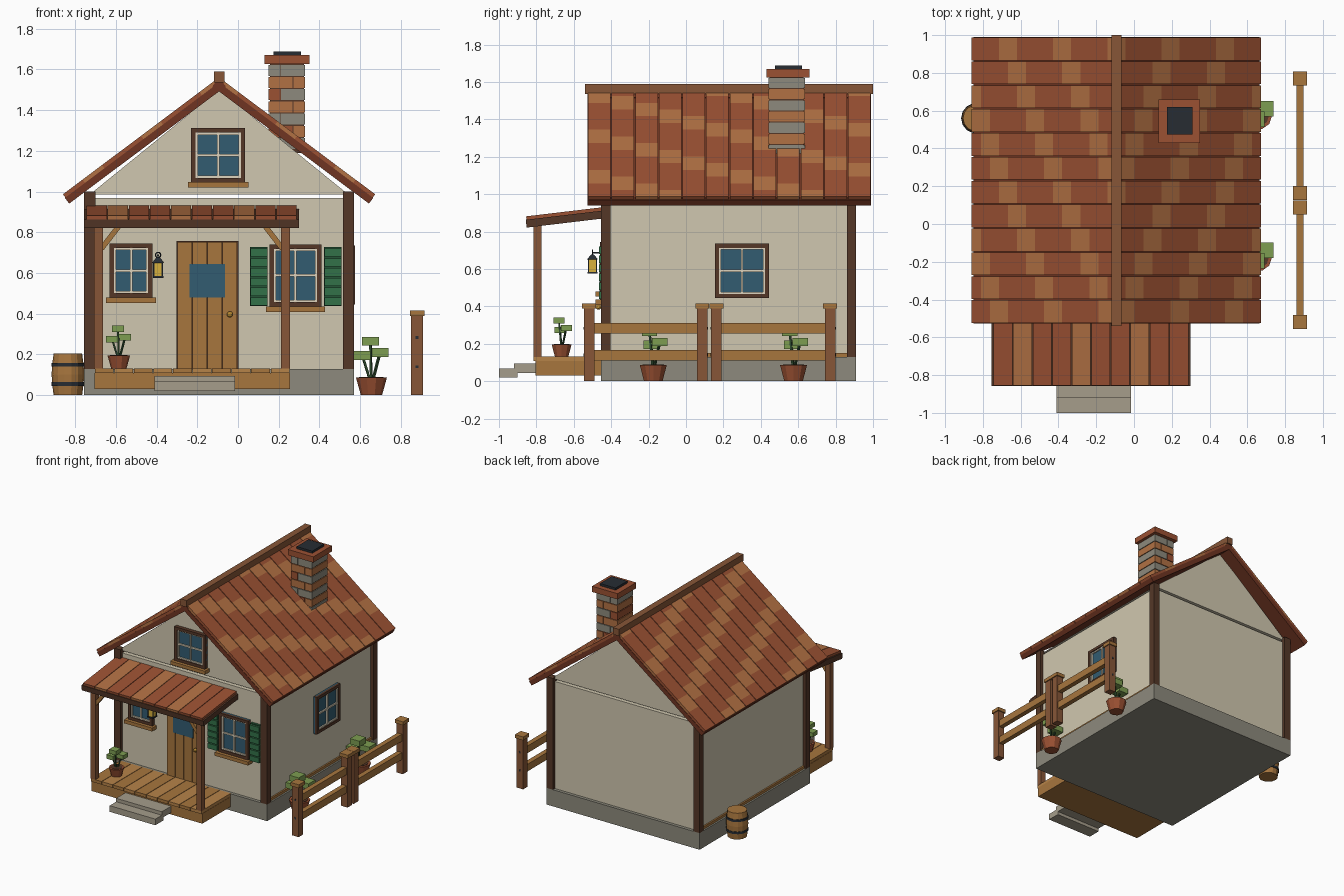
import bpy, bmesh, math
from mathutils import Matrix, Vector

if "Cube" in bpy.data.objects:
    bpy.data.objects.remove(bpy.data.objects["Cube"])

T, R = Matrix.Translation, Matrix.Rotation
PALETTE = dict(wall='cfc6ae', dark='553a2c', wood='86573a', tan='a67540', plank='b5824a',
               tile='9a5236', light='b07045', under='6f3827', stone='8c897c', step='a49c8a',
               glass='355c70', cream='ded4bd', shutter='35704a', slat='2a563a', leaf='7c9c52',
               stem='2f4a30', metal='2b3036', glow='d8b040', brass='c8963a')
MATS = {}


def mat(key):
    if key not in MATS:
        m = bpy.data.materials.new(key)
        h = PALETTE[key]
        m.diffuse_color = [(int(h[i:i + 2], 16) / 255) ** 2.2 for i in (0, 2, 4)] + [1]
        m.use_nodes = True
        m.node_tree.nodes["Principled BSDF"].inputs["Base Color"].default_value = m.diffuse_color
        MATS[key] = m
    return MATS[key]


class Part:
    """Collects primitives into one named object."""

    def __init__(self, name, M=Matrix()):
        self.name, self.M, self.bm, self.keys = name, M, bmesh.new(), []

    def paint(self, verts, key):
        if key not in self.keys:
            self.keys.append(key)
        for f in {f for v in verts for f in v.link_faces}:
            f.material_index = self.keys.index(key)

    def box(self, x0, x1, y0, y1, z0, z1, key, M=Matrix()):
        S = Matrix.Diagonal((x1 - x0, y1 - y0, z1 - z0, 1))
        C = T(((x0 + x1) / 2, (y0 + y1) / 2, (z0 + z1) / 2))
        self.paint(bmesh.ops.create_cube(self.bm, size=1, matrix=self.M @ M @ C @ S)['verts'], key)

    def cyl(self, x, y, z0, z1, r0, r1, key, n=8):
        C = self.M @ T((x, y, (z0 + z1) / 2)) @ R(math.pi / n, 4, 'Z')
        self.paint(bmesh.ops.create_cone(self.bm, cap_ends=True, segments=n, radius1=r0,
                                         radius2=r1, depth=z1 - z0, matrix=C)['verts'], key)

    def beam(self, p, q, t, key):
        p, q = Vector(p), Vector(q)
        d = q - p
        Q = T((p + q) / 2) @ d.to_track_quat('Z', 'Y').to_matrix().to_4x4()
        h = d.length / 2
        self.box(-t / 2, t / 2, -t / 2, t / 2, -h, h, key, Q)

    def done(self):
        bmesh.ops.recalc_face_normals(self.bm, faces=self.bm.faces)
        me = bpy.data.meshes.new(self.name)
        self.bm.to_mesh(me)
        self.bm.free()
        for k in self.keys:
            me.materials.append(mat(k))
        ob = bpy.data.objects.new(self.name, me)
        bpy.context.collection.objects.link(ob)


def single(name, *bounds_key):
    p = Part(name)
    p.box(*bounds_key)
    p.done()


# House body
CX = -0.093
single('foundation', -.755, .57, -.455, .91, 0, .13, 'stone')
single('walls', -.73, .545, -.43, .885, .13, .967, 'wall')
p = Part('gable')
tri = [(CX - .635, .985), (CX + .635, .985), (CX, 1.5)]
a, b = ([p.bm.verts.new((x, y, z)) for x, z in tri] for y in (-.43, .885))
p.bm.faces.new(a)
p.bm.faces.new(b)
for i in range(3):
    p.bm.faces.new((a[i], a[i - 1], b[i - 1], b[i]))
p.paint(a + b, 'wall')
p.done()
p = Part('corner_posts')
for x in (-.755, .515):
    for y in (-.455, .86):
        p.box(x, x + .055, y, y + .05, .13, 1.0, 'dark')
p.done()
p = Part('sill_plates')
for x in (-.742, .542):
    p.box(x, x + .015, -.405, .86, .13, .15, 'tan')
p.done()

# Main roof: two sloped slabs covered in coloured tile strips
for side, s in (('left', -1), ('right', 1)):
    M = T((CX, 0, 1.56)) @ Matrix.Diagonal((s, 1, 1, 1)) @ R(math.atan2(.575, .768), 4, 'Y')
    p = Part('roof_' + side, M)
    p.box(0, .96, -.527, .99, -.055, -.02, 'under')
    L, n, w = .957, 8, 1.517 / 12
    for r in range(12):
        y = -.527 + r * w
        cuts = [0] + [L * (c + .5 * (r % 2)) / n for c in range(1 - r % 2, n)] + [L]
        for c in range(len(cuts) - 1):
            key = 'light' if (c + 2 * r + (r // 2)) % 3 == 0 else 'tile'
            p.box(cuts[c], cuts[c + 1], y + .003, y + w - .003, -.021, 0, key)
    p.done()
single('ridge_beam', CX - .026, CX + .026, -.54, 1.0, 1.535, 1.588, 'wood')

# Chimney with alternating brick courses
p = Part('chimney')
p.box(.156, .324, .446, .629, 1.19, 1.63, 'dark')
for i in range(7):
    z = 1.205 + i * .06
    xs = .27 if i % 2 else .21
    k0, k1 = ('light', 'light') if i % 2 else ('stone', 'stone')
    if i % 3 == 1:
        k0 = 'tile'
    p.box(.15, xs - .002, .44, .635, z + .003, z + .057, k0)
    p.box(xs + .002, .33, .44, .635, z + .003, z + .057, k1)
p.box(.13, .35, .43, .66, 1.625, 1.67, 'tile')
p.box(.175, .31, .475, .62, 1.67, 1.687, 'metal')
p.done()


# Windows: local x right, -y outward, origin at the centre on the wall
def window(name, M, w, h, sill=True):
    p = Part(name, M)
    w, h, f = w / 2, h / 2, .022
    p.box(-w, w, -.012, .01, -h, h, 'glass')
    for s in (-1, 1):
        p.box(min(s * w, s * (w - f)), max(s * w, s * (w - f)), -.03, .01, -h, h, 'dark')
        p.box(-w, w, -.03, .01, min(s * h, s * (h - f)), max(s * h, s * (h - f)), 'dark')
    for s in (-1, 0, 1):
        x, z = s * (w - f - .004), s * (h - f - .004)
        p.box(x - .006, x + .006, -.024, 0, -h + .015, h - .015, 'cream')
        p.box(-w + .015, w - .015, -.022, 0, z - .006, z + .006, 'cream')
    if sill:
        p.box(-w - .017, w + .017, -.055, .01, -h - .027, -h, 'tan')
    p.done()


window('gable_window', T((-.097, -.43, 1.178)), .265, .265)
window('left_window', T((-.525, -.43, .612)), .21, .265)
window('right_window', T((.282, -.43, .588)), .255, .305)
window('side_window', T((.545, .3, .59)) @ R(math.pi / 2, 4, 'Z'), .29, .29, False)

# Shutters with slats
for name, x in (('shutter_left', .06), ('shutter_right', .423)):
    p = Part(name)
    p.box(x, x + .086, -.45, -.425, .437, .727, 'slat')
    for i in range(6):
        z = .44 + i * .048
        p.box(x + .002, x + .084, -.466, -.44, z, z + .04, 'shutter')
    p.done()

# Front door
p = Part('door')
p.box(-.302, .002, -.44, -.42, .13, .757, 'dark')
for i in range(4):
    x = -.297 + i * .074
    p.box(x, x + .071, -.455, -.43, .13, .752, 'tan')
p.box(-.238, -.065, -.462, -.44, .48, .645, 'glass')
bmesh_knob = bmesh.ops.create_icosphere(p.bm, subdivisions=2, radius=.015, matrix=T((-.04, -.468, .397)))
p.paint(bmesh_knob['verts'], 'brass')
p.done()

# Porch deck, steps, posts, braces and roof
p = Part('porch_deck')
p.box(-.705, .255, -.805, -.455, .03, .108, 'tan')
for i in range(10):
    x = -.705 + i * .096
    p.box(x + .002, x + .094, -.815, -.45, .108, .132, 'plank' if i % 2 else 'tan')
p.done()
p = Part('porch_steps')
p.box(-.41, -.015, -1.0, -.9, .02, .068, 'step')
p.box(-.41, -.015, -.92, -.805, .045, .095, 'step')
p.done()
p = Part('porch_posts')
for x, s in ((-.685, 1), (.233, -1)):
    p.box(x - .022, x + .022, -.815, -.772, .13, .83, 'wood')
    p.beam((x + s * .015, -.794, .72), (x + s * .1, -.794, .83), .026, 'tan')
p.done()
p = Part('porch_roof', T((0, -.43, .932)) @ R(math.atan2(.05, .42), 4, 'X'))
p.box(-.755, .3, -.432, 0, -.06, -.018, 'dark')
for i in range(10):
    x = -.745 + i * .1035
    p.box(x + .002, x + .101, -.428, 0, -.02, 0, 'light' if i % 3 == 1 else 'tile')
p.done()

# Wall lantern
p = Part('lantern')
x, y = -.392, -.5
p.box(x - .026, x + .026, y - .026, y + .026, .575, .585, 'metal')
p.box(x - .021, x + .021, y - .021, y + .021, .585, .65, 'glow')
for i in (-1, 1):
    for j in (-1, 1):
        p.beam((x + i * .021, y + j * .021, .58), (x + i * .021, y + j * .021, .655), .007, 'metal')
p.cyl(x, y, .65, .677, .042, .012, 'metal', 4)
p.box(x - .005, x + .005, y, -.43, .682, .69, 'metal')
p.done()
bpy.ops.mesh.primitive_torus_add(major_segments=12, minor_segments=6, major_radius=.013,
                                 minor_radius=.003, location=(x, y, .688), rotation=(math.pi / 2, 0, 0))
bpy.context.object.name = 'lantern_ring'
bpy.context.object.data.materials.append(mat('metal'))


# Potted plants with blocky leaves
def plant(name, x, y, z, s):
    p = Part(name, T((x, y, z)) @ Matrix.Scale(s, 4))
    p.cyl(0, 0, 0, .087, .052, .076, 'tile', 10)
    p.cyl(0, 0, .08, .09, .06, .06, 'dark', 10)
    for lx, ly, lz in ((-.005, -.02, .265), (-.045, -.01, .195), (.042, .035, .21)):
        p.beam((lx * .2, ly * .2, .08), (lx, ly, lz), .011, 'stem')
        p.box(lx - .041, lx + .041, ly - .041, ly + .041, lz - .022, lz + .022, 'leaf')
    p.done()


plant('side_plant_front', .655, -.175, 0, 1)
plant('side_plant_back', .655, .575, 0, 1)
plant('porch_plant', -.585, -.665, .132, .73)

# Barrel
p = Part('barrel')
prof = [(0, .07), (.055, .077), (.103, .08), (.15, .077), (.205, .07)]
for (z0, r0), (z1, r1) in zip(prof, prof[1:]):
    p.cyl(-.835, .56, z0, z1, r0, r1, 'tan', 14)
for z in (.055, .15):
    p.cyl(-.835, .56, z - .009, z + .009, .0805, .0805, 'metal', 14)
p.done()

# Fence: two sections side by side
for name, ya, yb in (('fence_front', -.518, .087), ('fence_back', .163, .77)):
    p = Part(name)
    for y in (ya, yb):
        p.box(.85, .907, y - .028, y + .028, 0, .388, 'wood')
        p.box(.843, .915, y - .037, y + .037, .388, .415, 'tan')
        for z in (.14, .283):
            p.box(.872, .885, y - .031, y + .031, z - .007, z + .007, 'metal')
    for z in (.14, .283):
        p.box(.86, .898, ya, yb, z - .028, z + .028, 'tan')
    p.done()
